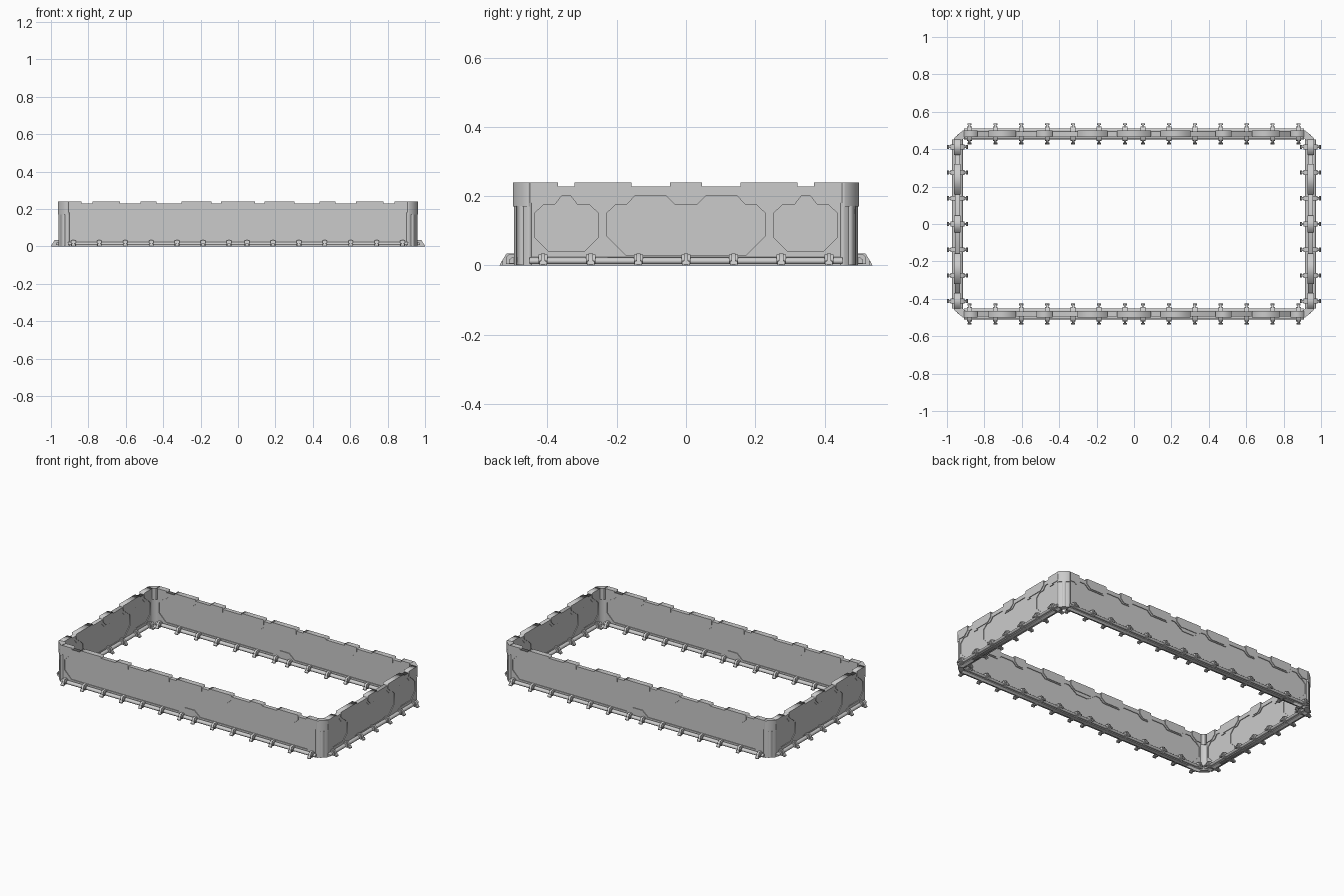
import bpy
from math import pi
from mathutils import Matrix, Vector

if "Cube" in bpy.data.objects:
    bpy.data.objects.remove(bpy.data.objects["Cube"])

CX, CY = 0.944, 0.482          # wall centre lines
UP = Matrix.Rotation(pi / 2, 4, 'X')


def plate(name, loops, half, mat):
    """Flat outline (later loops are holes) thickened by half on both sides."""
    cu = bpy.data.curves.new(name + "_outline", 'CURVE')
    cu.dimensions, cu.fill_mode, cu.extrude = '2D', 'BOTH', half
    for pts in loops:
        sp = cu.splines.new('POLY')
        sp.points.add(len(pts) - 1)
        for p, (x, y) in zip(sp.points, pts):
            p.co = (x, y, 0, 1)
        sp.use_cyclic_u = True
    tmp = bpy.data.objects.new(name + "_tmp", cu)
    bpy.context.collection.objects.link(tmp)
    dg = bpy.context.evaluated_depsgraph_get()
    me = bpy.data.meshes.new_from_object(tmp.evaluated_get(dg))
    bpy.data.objects.remove(tmp)
    me.transform(mat)
    ob = bpy.data.objects.new(name, me)
    bpy.context.collection.objects.link(ob)
    return ob


def rect(x0, x1, y0, y1):
    return [(x0, y0), (x1, y0), (x1, y1), (x0, y1)]


def cap_shape(a, b, left=True, right=True, c=0.03):
    """Cap outline with its lower corners cut off."""
    lo, mid, hi = 0.182, 0.208, 0.24
    pts = [(a, hi), (a, mid), (a + c, lo)] if left else [(a, hi), (a, lo)]
    pts += [(b - c, lo), (b, mid), (b, hi)] if right else [(b, lo), (b, hi)]
    return pts


def panel_shape(a, b, c, zlo, dips, zhi=0.202):
    """Recessed panel: chamfered corners, top edge stepping down below caps."""
    pts = [(a, zlo + c), (a + c, zlo)]
    if a < -0.5:                                     # long panel: bottom notch
        pts += [(-0.075, zlo), (-0.035, 0.07), (0.035, 0.07), (0.075, zlo)]
    pts += [(b - c, zlo), (b, zlo + c), (b, 0.15), (b - 0.028, 0.176)]
    for d0, d1, z, s in reversed(dips):
        if d1 + 0.012 < b - 0.03:
            pts += [(d1 + 0.012, zhi), (d1 + 0.012 - s, z)]
        if d0 - 0.012 > a + 0.03:
            pts += [(d0 - 0.012 + s, z), (d0 - 0.012, zhi)]
    pts += [(a + 0.028, 0.176), (a, 0.15)]
    return pts


def build_wall(name, mat, half_len, caps, end, panels, feet):
    up = mat @ UP
    plate(name + "_frame", [rect(-half_len, half_len, 0, 0.228)] + panels, 0.0135, up)
    plate(name + "_panel", [rect(-half_len, half_len, 0.002, 0.226)], 0.009, up)
    for i, (a, b) in enumerate(caps):
        plate(f"{name}_cap_{i}", [cap_shape(a, b, c=min(0.03, (b - a) * 0.28))], 0.0175, up)
    plate(name + "_end_cap_l", [cap_shape(-half_len, -end, left=False)], 0.0175, up)
    plate(name + "_end_cap_r", [cap_shape(end, half_len, right=False)], 0.0175, up)
    # base rails on both faces
    along = Matrix.Rotation(pi / 2, 4, 'Y')
    for s, side in ((-1, "outer"), (1, "inner")):
        prof = [(-0.006, s * 0.012), (-0.024, s * 0.012), (-0.022, s * 0.022),
                (-0.016, s * 0.029), (-0.006, s * 0.029)]
        plate(f"{name}_{side}_rail", [prof], half_len, mat @ along)
    # ground clips straddling the wall
    for i, u in enumerate(feet):
        across = mat @ Matrix.Translation((u, 0, 0)) @ Matrix.Rotation(pi / 2, 4, 'Z') @ UP
        plate(f"{name}_clip_rib_{i}", [[(-0.055, 0), (0.055, 0), (0.055, 0.003),
              (0.036, 0.035), (-0.036, 0.035), (-0.055, 0.003)]], 0.006, across)
        plate(f"{name}_clip_block_{i}", [[(-0.038, 0.004), (0.038, 0.004), (0.038, 0.022),
              (0.03, 0.032), (-0.03, 0.032), (-0.038, 0.022)]], 0.013, across)
        for s in (-1, 1):
            plate(f"{name}_clip_toe_{i}", [[(s * 0.046, 0), (s * 0.056, 0),
                  (s * 0.05, 0.013), (s * 0.046, 0.013)]], 0.011, across)


# long walls
half = [(0.142, 0.302), (0.436, 0.52), (0.63, 0.778)]
long_caps = [(-b, -a) for a, b in reversed(half)] + [(-0.09, 0.09)] + half
long_dips = [(a, b, 0.16 if a == -0.09 else 0.176, 0.06 if a == -0.09 else 0.03)
             for a, b in long_caps]
long_dips = [(-9, -0.837, 0.176, 0.03)] + long_dips + [(0.837, 9, 0.176, 0.03)]
long_feet = [s * (0.048 + 0.1387 * k) for k in range(7) for s in (-1, 1)]
for s, nm, r in ((-1, "front_wall", 0), (1, "back_wall", pi)):
    m = Matrix.Translation((0, s * CY, 0)) @ Matrix.Rotation(r, 4, 'Z')
    build_wall(nm, m, 0.908, long_caps, 0.837,
               [panel_shape(-0.893, 0.893, 0.05, 0.035, long_dips)], long_feet)

# short walls
side_caps = [(-0.322, -0.158), (-0.046, 0.046), (0.158, 0.322)]
mid = panel_shape(-0.23, 0.23, 0.058, 0.028,
                  [(-9, -0.158, 0.176, 0.025), (-0.046, 0.046, 0.176, 0.025), (0.158, 9, 0.176, 0.025)])
left = panel_shape(-0.438, -0.252, 0.04, 0.042,
                   [(-9, -0.37, 0.176, 0.02), (-0.322, 9, 0.176, 0.02)])
right = [(-x, z) for x, z in reversed(left)]
for s, nm in ((-1, "left_wall"), (1, "right_wall")):
    m = Matrix.Translation((s * CX, 0, 0)) @ Matrix.Rotation(s * pi / 2, 4, 'Z')
    build_wall(nm, m, 0.452, side_caps, 0.37, [mid, left, right],
               [0.1375 * k for k in range(-3, 4)])


# chamfered corner posts with caps
def bend(t0, t1, sx, sy, ext):
    def line(t):
        return [(CX + t, 0.452 - ext), (CX + t, 0.452 + 0.41 * t),
                (0.908 + 0.41 * t, CY + t), (0.908 - ext, CY + t)]
    return [(sx * x, sy * y) for x, y in line(t1) + line(t0)[::-1]]


for sx in (-1, 1):
    for sy in (-1, 1):
        for nm, t, z0, z1, ext in (("corner_post", 0.0145, 0, 0.18, 0.006),
                                   ("corner_cap", 0.0178, 0.17, 0.24, 0.002)):
            plate(nm, [bend(-t, t, sx, sy, ext)], (z1 - z0) / 2,
                  Matrix.Translation((0, 0, (z0 + z1) / 2)))
        # raised strip on the outer chamfer
        c = Vector((sx * 0.9345, sy * 0.4765, 0.088))
        d = Vector((sx * 0.036, -sy * 0.03, 0)).normalized()
        n = Vector((-d.y, d.x, 0))
        strip = [c + d * a + n * b for a, b in ((-0.013, -0.006), (0.013, -0.006), (0.013, 0.006), (-0.013, 0.006))]
        plate("corner_strip", [[(p.x, p.y) for p in strip]], 0.085, Matrix.Translation((0, 0, 0.086)))
